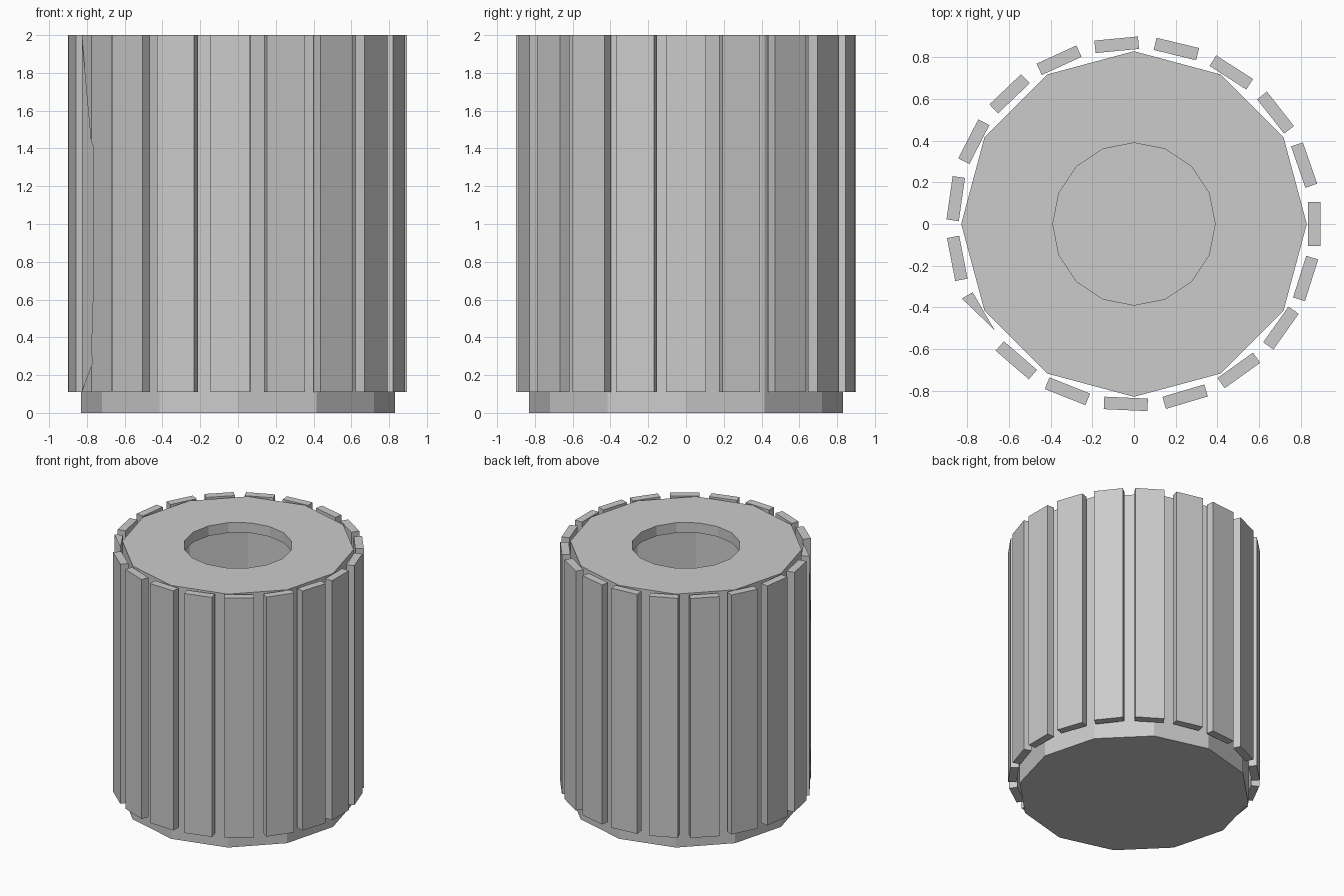
import bpy, bmesh, math
from mathutils import Vector, Matrix

cube = bpy.data.objects.get("Cube")
if cube:
    bpy.data.objects.remove(cube, do_unlink=True)

grey = bpy.data.materials.new("plain_grey")
grey.use_nodes = True
grey.diffuse_color = (0.6, 0.6, 0.6, 1)
grey.node_tree.nodes["Principled BSDF"].inputs["Base Color"].default_value = grey.diffuse_color

HEIGHT = 2.0
SLAT_BOTTOM = 0.11
R_IN, R_OUT, HALF_W = 0.835, 0.895, 0.105
STEP = 19.1


def finish(name, bm):
    mesh = bpy.data.meshes.new(name)
    bm.to_mesh(mesh)
    bm.free()
    mesh.materials.append(grey)
    obj = bpy.data.objects.new(name, mesh)
    bpy.context.collection.objects.link(obj)
    return obj


def ring(bm, sides, radius, z):
    turn = math.tau / sides
    return [bm.verts.new((radius * math.cos(i * turn), radius * math.sin(i * turn), z))
            for i in range(sides)]


def wall(bm, low, high):
    n = len(low)
    for i in range(n):
        j = (i + 1) % n
        bm.faces.new((low[i], low[j], high[j], high[i]))


def annulus(bm, outer, inner):
    edges = [bm.edges.get((r[i - 1], r[i])) for r in (outer, inner) for i in range(len(r))]
    bmesh.ops.triangle_fill(bm, edges=edges, use_beauty=True)


# Hollow twelve-sided drum with a sixteen-sided hole in its lid
bm = bmesh.new()
base, rim = ring(bm, 12, 0.83, 0), ring(bm, 12, 0.83, HEIGHT)
floor, ceiling = ring(bm, 12, 0.82, 0.03), ring(bm, 12, 0.82, HEIGHT - 0.08)
hole_low, hole_top = ring(bm, 16, 0.39, HEIGHT - 0.08), ring(bm, 16, 0.39, HEIGHT)
for low, high in ((base, rim), (floor, ceiling), (hole_low, hole_top)):
    wall(bm, low, high)
bm.faces.new(base)
bm.faces.new(floor)
annulus(bm, rim, hole_top)
annulus(bm, ceiling, hole_low)
bmesh.ops.recalc_face_normals(bm, faces=bm.faces)
finish("drum_body", bm)

# Upright slats around the drum
BROKEN = 11
for k in range(19):
    if k == BROKEN:
        continue
    angle = math.radians(342.4 if k == 18 else k * STEP)
    bm = bmesh.new()
    place = (Matrix.Rotation(angle, 4, "Z")
             @ Matrix.Translation(((R_IN + R_OUT) / 2, 0, (HEIGHT + SLAT_BOTTOM) / 2))
             @ Matrix.Diagonal((R_OUT - R_IN, 2 * HALF_W, HEIGHT - SLAT_BOTTOM, 1)))
    bmesh.ops.create_cube(bm, size=1, matrix=place)
    finish(f"slat_{k + 1}", bm)

# Broken slat: back, one side, half end caps and a torn strip of its front
bm = bmesh.new()
spin = Matrix.Rotation(math.radians(BROKEN * STEP), 4, "Z")


def face(*points):
    bm.faces.new([bm.verts.new(spin @ Vector(p)) for p in points])


a, b = SLAT_BOTTOM, HEIGHT
face((R_IN, HALF_W, a), (R_IN, -HALF_W, a), (R_IN, -HALF_W, b), (R_IN, HALF_W, b))
face((R_IN, -HALF_W, a), (R_OUT, -HALF_W, a), (R_OUT, -HALF_W, b), (R_IN, -HALF_W, b))
face((R_IN, -HALF_W, b), (R_OUT, -HALF_W, b), (R_IN, HALF_W, b))
face((R_IN, -HALF_W, a), (R_IN, HALF_W, a), (R_OUT, -HALF_W, a))
torn = [(0, a), (0.12, 0.27), (0.1, 0.33), (0.12, 0.5), (0.13, 1.4), (0.1, 1.45), (0, b)]
face(*[(R_OUT, -HALF_W + across, z) for across, z in torn])
bmesh.ops.remove_doubles(bm, verts=bm.verts, dist=0.0001)
finish("broken_slat", bm)
